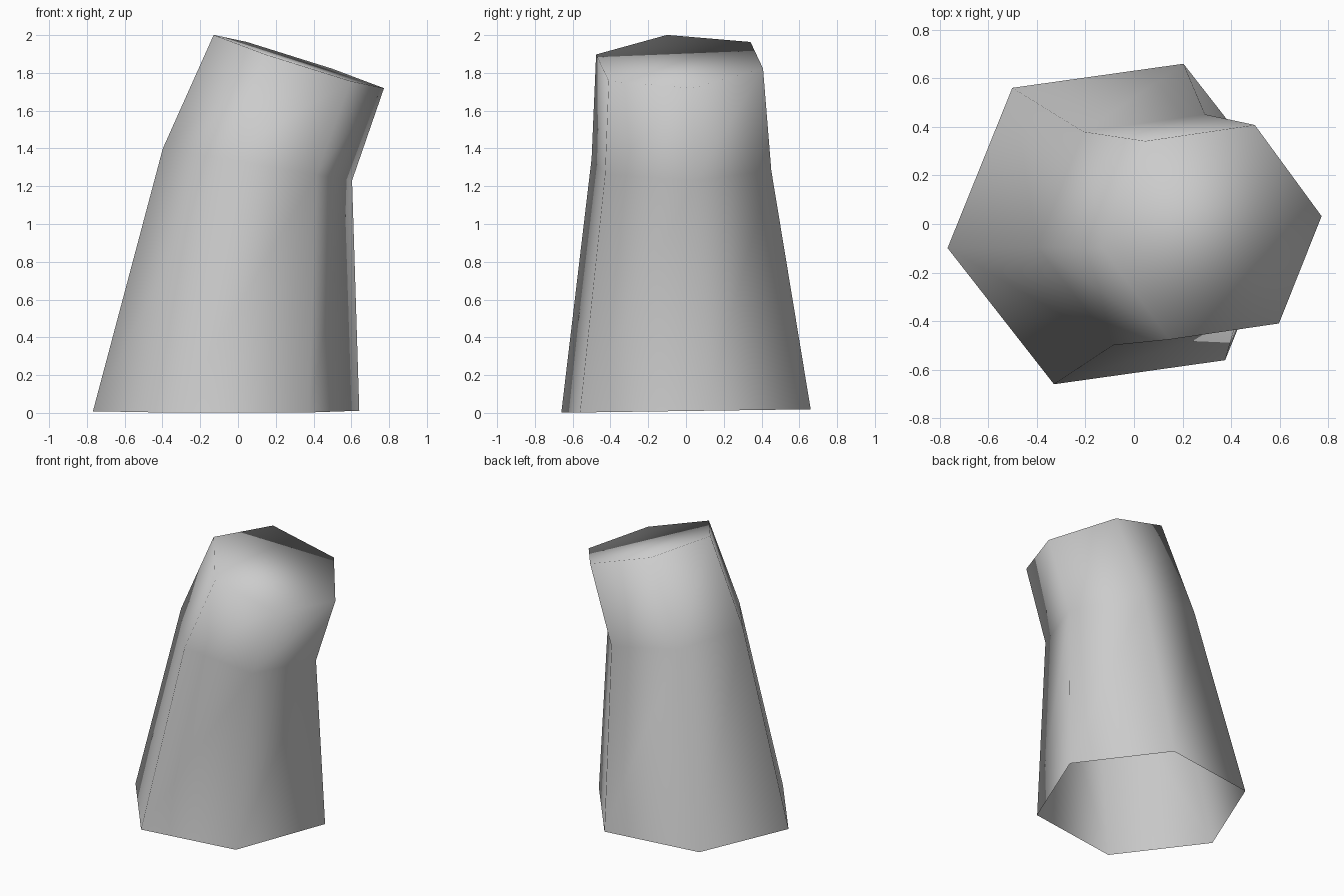
import bpy
import bmesh
from math import cos, sin, radians
from mathutils import Euler, Vector

SIDES = 6
PHASE = radians(188)

# Remove the default object
cube = bpy.data.objects.get("Cube")
if cube:
    bpy.data.objects.remove(cube, do_unlink=True)

# Plain grey finish
grey = bpy.data.materials.new("plain_grey")
grey.use_nodes = True
colour = (0.6, 0.6, 0.6, 1)
grey.diffuse_color = colour
shader = next(n for n in grey.node_tree.nodes if n.type == 'BSDF_PRINCIPLED')
shader.inputs["Base Color"].default_value = colour


def add_ring(bm, centre, radius, tilt_x, tilt_y):
    """Add one tilted hexagonal ring of vertices."""
    turn = Euler((radians(tilt_x), radians(tilt_y), 0)).to_matrix()
    ring = []
    for i in range(SIDES):
        angle = PHASE + radians(360 * i / SIDES)
        offset = Vector((radius * cos(angle), radius * sin(angle), 0))
        ring.append(bm.verts.new(Vector(centre) + turn @ offset))
    return ring


# Bent tapering stump: open base, bend, closed top
bm = bmesh.new()
base = add_ring(bm, (-0.063, 0, 0.01), 0.712, 0.8, 0)
bend = add_ring(bm, (0.103, -0.024, 1.315), 0.513, 0, 9.6)
top = add_ring(bm, (0.322, -0.034, 1.86), 0.477, 2.3, 17.7)

for low, high in ((base, bend), (bend, top)):
    for i in range(SIDES):
        j = (i + 1) % SIDES
        bm.faces.new((low[i], low[j], high[j], high[i]))
bm.faces.new(top)

# Smooth shading flows over the whole surface, rim included
for face in bm.faces:
    face.smooth = True

mesh = bpy.data.meshes.new("bent_stump")
bm.to_mesh(mesh)
bm.free()
mesh.materials.append(grey)
stump = bpy.data.objects.new("bent_stump", mesh)
bpy.context.collection.objects.link(stump)
